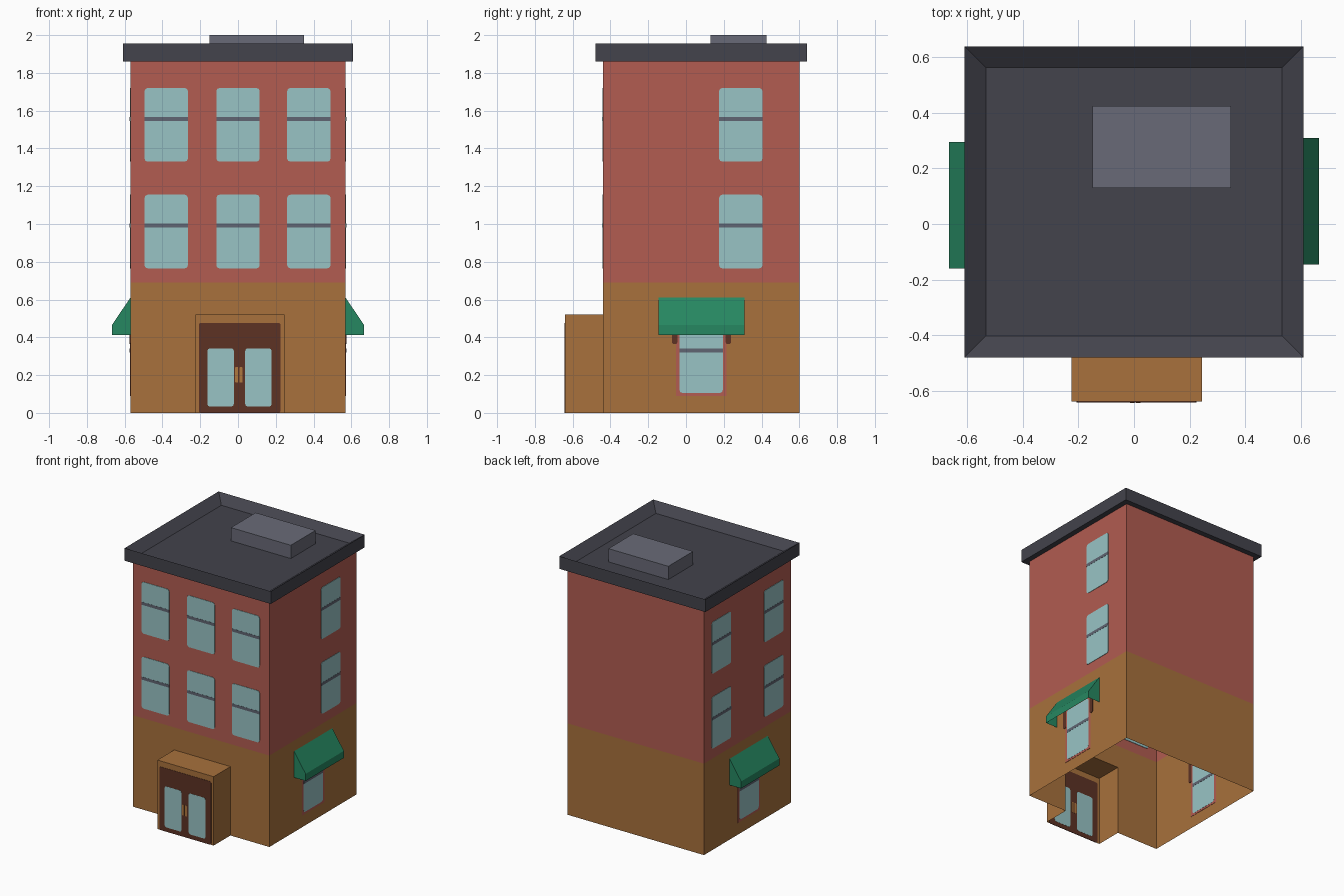
import bpy, bmesh, math
from mathutils import Vector

if "Cube" in bpy.data.objects:
    bpy.data.objects.remove(bpy.data.objects["Cube"])


def material(name, r, g, b):
    lin = [((c / 255 + 0.055) / 1.055) ** 2.4 for c in (r, g, b)]
    m = bpy.data.materials.new(name)
    m.diffuse_color = (*lin, 1)
    m.use_nodes = True
    m.node_tree.nodes["Principled BSDF"].inputs["Base Color"].default_value = m.diffuse_color
    return m


RED = material("red_brick", 178, 92, 81)
TAN = material("tan_stone", 168, 113, 60)
BROWN = material("dark_brown_wood", 93, 50, 36)
GLASS = material("pale_blue_glass", 152, 196, 197)
BAR = material("grey_bar", 96, 101, 114)
ROOF = material("charcoal_roof", 67, 67, 76)
UNIT = material("light_grey_metal", 105, 106, 119)
GREEN = material("green_canvas", 38, 135, 97)
BRASS = material("brass", 176, 120, 62)


def finish(name, bm, *mats):
    bmesh.ops.recalc_face_normals(bm, faces=bm.faces)
    me = bpy.data.meshes.new(name)
    bm.to_mesh(me)
    bm.free()
    for m in mats:
        me.materials.append(m)
    ob = bpy.data.objects.new(name, me)
    bpy.context.collection.objects.link(ob)
    return ob


def box(lo, hi):
    bm = bmesh.new()
    bmesh.ops.create_cube(bm, size=1)
    for v in bm.verts:
        v.co = [lo[i] if v.co[i] < 0 else hi[i] for i in range(3)]
    return bm


def drop(bm, rule):
    faces = [f for f in bm.faces if rule(f.calc_center_median())]
    bmesh.ops.delete(bm, geom=faces, context='FACES')


X0, X1, Y0, Y1 = -0.57, 0.57, -0.44, 0.60     # walls
BX0, BX1, BY, BZ = -0.225, 0.245, -0.64, 0.52  # entrance bay

# Wall shell, open underneath and behind the entrance bay
bm = box((X0, Y0, 0), (X1, Y1, 1.87))
for co, no in (((0, 0, 0.69), (0, 0, 1)), ((0, 0, BZ), (0, 0, 1)),
               ((BX0, 0, 0), (1, 0, 0)), ((BX1, 0, 0), (1, 0, 0))):
    bmesh.ops.bisect_plane(bm, geom=bm.verts[:] + bm.edges[:] + bm.faces[:],
                           plane_co=co, plane_no=no)
drop(bm, lambda c: c.z < 0.001 or
     (c.y < Y0 + 0.001 and BX0 < c.x < BX1 and c.z < BZ))
for f in bm.faces:
    f.material_index = int(f.calc_center_median().z < 0.69)
finish("walls", bm, RED, TAN)

# Entrance bay shell
bm = box((BX0, BY, 0), (BX1, Y0, BZ))
drop(bm, lambda c: c.z < 0.001 or c.y > Y0 - 0.001)
finish("entrance_bay", bm, TAN)

# Roof slab with a sunken deck
bm = box((-0.61, -0.48, 1.86), (0.61, 0.64, 1.955))
top = max(bm.faces, key=lambda f: f.calc_center_median().z)
bmesh.ops.inset_region(bm, faces=[top], thickness=0.108)
for v in top.verts:
    v.co.z = 1.90
finish("roof", bm, ROOF)
finish("roof_unit", box((-0.15, 0.13, 1.895), (0.35, 0.425, 2.0)), UNIT)

# Wall planes: along-wall coordinate u -> point, and outward normal
WALLS = {
    "front": (lambda u, z: Vector((u, Y0, z)), Vector((0, -1, 0))),
    "bay": (lambda u, z: Vector((u, BY, z)), Vector((0, -1, 0))),
    "right": (lambda u, z: Vector((X1, u, z)), Vector((1, 0, 0))),
    "left": (lambda u, z: Vector((X0, u, z)), Vector((-1, 0, 0))),
}


def plate(name, wall, u0, u1, z0, z1, half, mat, r=0.0):
    """Thin plate set through a wall, with optional rounded corners."""
    at, n = WALLS[wall]
    pts = []
    for cu, cz, a in ((u1 - r, z1 - r, 0), (u0 + r, z1 - r, 90),
                      (u0 + r, z0 + r, 180), (u1 - r, z0 + r, 270)):
        for k in ((0, 45, 90) if r else (0,)):
            t = math.radians(a + k)
            pts.append(at(cu + r * math.cos(t), cz + r * math.sin(t)))
    bm = bmesh.new()
    back = bm.faces.new([bm.verts.new(p - n * half) for p in pts])
    ext = bmesh.ops.extrude_face_region(bm, geom=[back], use_keep_orig=True)
    for v in ext["geom"]:
        if isinstance(v, bmesh.types.BMVert):
            v.co += n * 2 * half
    return finish(name, bm, mat)


def window(name, wall, u, z0, z1):
    plate(name + "_glass", wall, u - 0.115, u + 0.115, z0, z1, 0.003, GLASS, 0.017)
    zb = z0 + (z1 - z0) * 0.58
    plate(name + "_bar", wall, u - 0.115, u + 0.115, zb - 0.011, zb + 0.011, 0.004, BAR)


# Upper windows
for wall, columns in (("front", (-0.38, 0, 0.375)), ("right", (0.29,)),
                      ("left", (-0.23, 0.395))):
    for u in columns:
        for z in (0.765, 1.33):
            window(wall + "_window", wall, u, z, z + 0.39)

# Ground-floor side windows with brackets and awnings
for wall, s, mid in (("right", 1, 0.082), ("left", -1, 0.067)):
    plate(wall + "_window_frame", wall, mid - 0.134, mid + 0.132, 0.09, 0.51, 0.002, RED)
    window(wall + "_shop_window", wall, mid - 0.002, 0.105, 0.495)
    for d in (-0.142, 0.142):
        plate(wall + "_bracket", wall, mid + d - 0.014, mid + d + 0.014,
              0.365, 0.56, 0.004, BROWN, 0.008)
    bm = bmesh.new()
    rings = [[bm.verts.new((s * x, mid + d, z)) for x, z in
              ((0.57, 0.61), (0.667, 0.465), (0.667, 0.412), (0.57, 0.412))]
             for d in (-0.228, 0.228)]
    for ring in rings:
        bm.faces.new(ring)
    for i in (0, 1):
        bm.faces.new((rings[0][i], rings[0][i + 1], rings[1][i + 1], rings[1][i]))
    finish(wall + "_awning", bm, GREEN)

# Double door
plate("door", "bay", -0.207, 0.225, 0, 0.477, 0.002, BROWN, 0.01)
for u in (-0.092, 0.108):
    plate("door_glass", "bay", u - 0.07, u + 0.07, 0.033, 0.342, 0.003, GLASS, 0.014)
for u in (-0.007, 0.016):
    plate("door_handle", "bay", u - 0.008, u + 0.008, 0.16, 0.243, 0.004, BRASS, 0.005)
